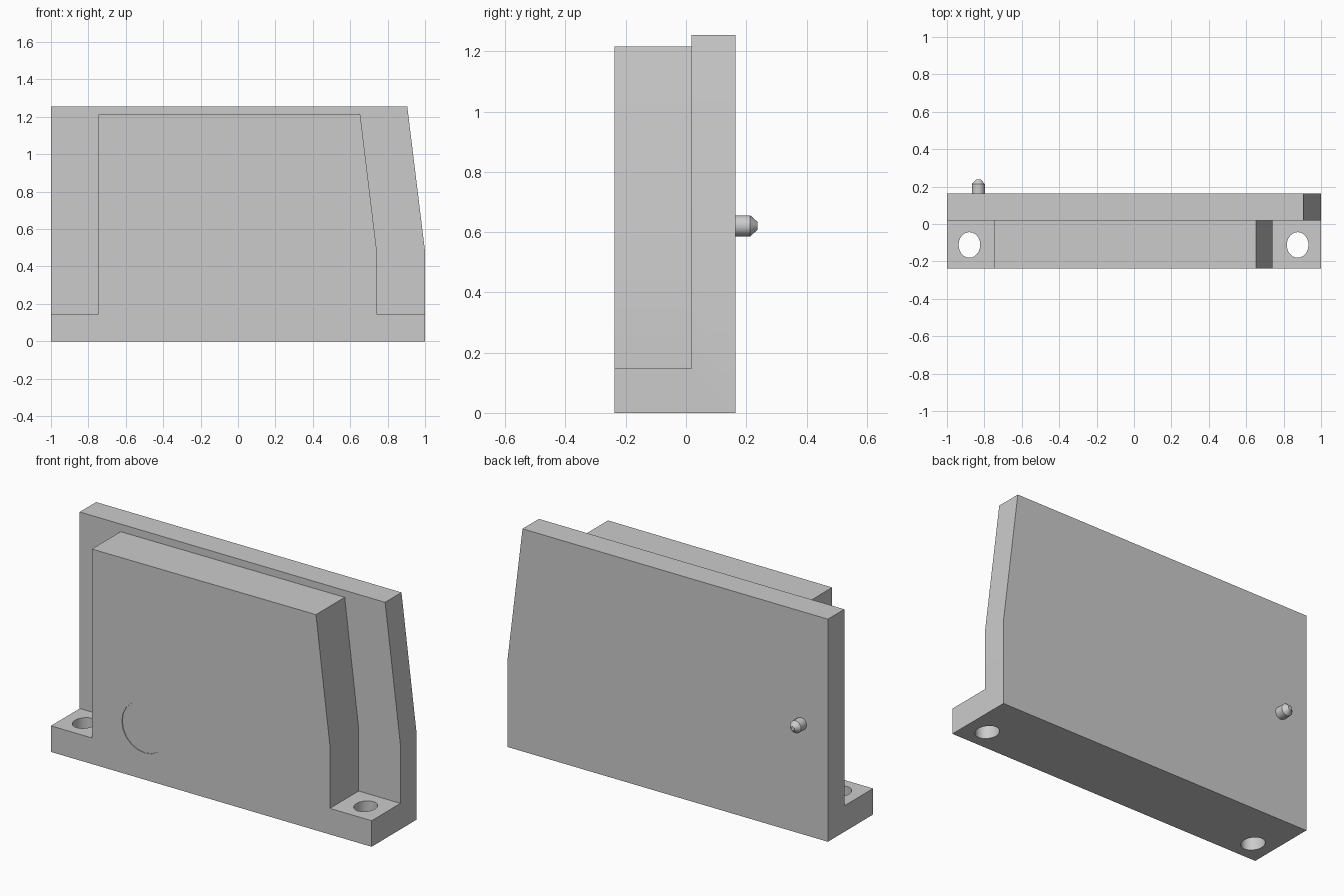
import bpy, bmesh, math
from mathutils import Matrix

if "Cube" in bpy.data.objects:
    bpy.data.objects.remove(bpy.data.objects["Cube"])


def make_object(name, bm):
    bmesh.ops.recalc_face_normals(bm, faces=bm.faces)
    mesh = bpy.data.meshes.new(name)
    bm.to_mesh(mesh)
    bm.free()
    ob = bpy.data.objects.new(name, mesh)
    bpy.context.collection.objects.link(ob)
    return ob


def slab(name, profile, y0, y1):
    """Extrude an x-z profile from y0 to y1."""
    bm = bmesh.new()
    face = bm.faces.new([bm.verts.new((x, y0, z)) for x, z in profile])
    new = bmesh.ops.extrude_face_region(bm, geom=[face])["geom"]
    verts = [v for v in new if isinstance(v, bmesh.types.BMVert)]
    bmesh.ops.translate(bm, verts=verts, vec=(0, y1 - y0, 0))
    return make_object(name, bm)


def cylinder(name, centre, radius, depth, sides, along_y=False, scale_y=1.0):
    bm = bmesh.new()
    rot = Matrix.Rotation(math.pi / 2, 4, 'X') if along_y else Matrix.Diagonal((1, scale_y, 1, 1))
    bmesh.ops.create_cone(bm, cap_ends=True, segments=sides, radius1=radius, radius2=radius,
                          depth=depth, matrix=Matrix.Translation(centre) @ rot)
    return make_object(name, bm)


def boolean(target, tool, operation):
    mod = target.modifiers.new(tool.name, 'BOOLEAN')
    mod.object, mod.operation, mod.solver = tool, operation, 'EXACT'
    bpy.context.view_layer.objects.active = target
    bpy.ops.object.modifier_apply(modifier=mod.name)
    bpy.data.objects.remove(tool)


def smooth(ob):
    bpy.ops.object.select_all(action='DESELECT')
    ob.select_set(True)
    bpy.context.view_layer.objects.active = ob
    bpy.ops.object.shade_smooth_by_angle(angle=math.radians(30))


# Housing: tall back plate joined to the front block with its two mounting feet
housing = slab("housing", [(-1, 0), (1, 0), (1, 0.48), (0.905, 1.255), (-1, 1.255)], 0.018, 0.164)
block = slab("front_block", [(-1, 0), (1, 0), (1, 0.147), (0.74, 0.147), (0.74, 0.5),
                             (0.653, 1.216), (-0.745, 1.212), (-0.745, 0.147), (-1, 0.147)],
             -0.238, 0.018)
boolean(housing, block, 'UNION')

# Mounting holes through the feet
for x in (-0.88, 0.875):
    boolean(housing, cylinder("hole_cutter", (x, -0.112, 0.07), 0.058, 0.4, 24, scale_y=1.18),
            'DIFFERENCE')

# Very shallow round recess on the front face
boolean(housing, cylinder("recess_cutter", (-0.415, -0.258, 0.293), 0.143, 0.048, 20, along_y=True),
        'DIFFERENCE')
smooth(housing)

# Pin on the back with a chamfered tip, turned around the y axis
bm = bmesh.new()
rings = []
for y, r in [(0.15, 0.035), (0.213, 0.035), (0.232, 0.018), (0.238, 0.012)]:
    angles = [math.tau * i / 16 for i in range(16)]
    rings.append([bm.verts.new((-0.832 + r * math.cos(a), y, 0.621 + r * math.sin(a)))
                  for a in angles])
for a, b in zip(rings, rings[1:]):
    for i in range(16):
        j = (i + 1) % 16
        bm.faces.new((a[i], a[j], b[j], b[i]))
bm.faces.new(rings[0])
bm.faces.new(rings[-1])
smooth(make_object("back_pin", bm))
